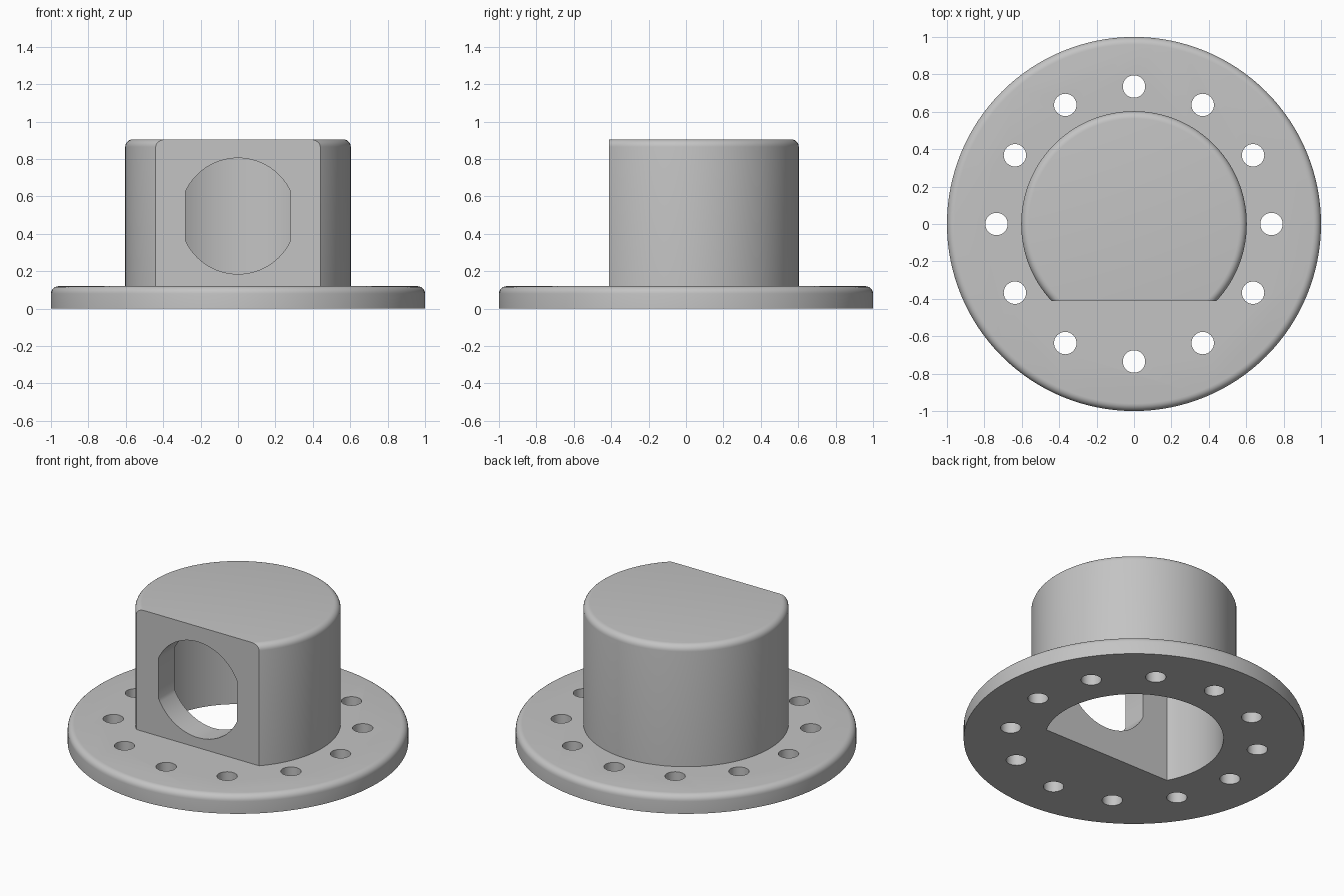
import bpy, bmesh
from math import sin, cos, pi, asin, acos
from mathutils import Matrix

if "Cube" in bpy.data.objects:
    bpy.data.objects.remove(bpy.data.objects["Cube"])

grey = bpy.data.materials.new("plain grey")
grey.use_nodes = True
grey.diffuse_color = (0.55, 0.55, 0.55, 1)
grey.node_tree.nodes["Principled BSDF"].inputs["Base Color"].default_value = (0.55, 0.55, 0.55, 1)


def arc(radius, start, end, steps):
    return [(radius * cos(start + (end - start) * i / steps),
             radius * sin(start + (end - start) * i / steps)) for i in range(steps + 1)]


def finish(bm, name):
    bmesh.ops.recalc_face_normals(bm, faces=bm.faces)
    mesh = bpy.data.meshes.new(name)
    bm.to_mesh(mesh)
    bm.free()
    mesh.materials.append(grey)
    obj = bpy.data.objects.new(name, mesh)
    bpy.context.scene.collection.objects.link(obj)
    return obj


def prism(name, outline, low, high, matrix=Matrix()):
    """Extrude a closed outline from low to high along its local z."""
    bm = bmesh.new()
    face = bm.faces.new([bm.verts.new((x, y, low)) for x, y in outline])
    top = bmesh.ops.extrude_face_region(bm, geom=[face])["geom"]
    bmesh.ops.translate(bm, vec=(0, 0, high - low),
                        verts=[v for v in top if isinstance(v, bmesh.types.BMVert)])
    bm.transform(matrix)
    return finish(bm, name)


def rounded_disc(name, radius, low, high, fillet, sides=128):
    """Cylinder with a rounded upper rim."""
    rim = [(radius - fillet + x, high - fillet + z) for x, z in arc(fillet, 0, pi / 2, 6)]
    bm = bmesh.new()
    rings = [[bm.verts.new((r * cos(2 * pi * i / sides), r * sin(2 * pi * i / sides), z))
              for i in range(sides)] for r, z in [(radius, low)] + rim]
    for a, b in zip(rings, rings[1:]):
        for i in range(sides):
            j = (i + 1) % sides
            bm.faces.new((a[i], a[j], b[j], b[i]))
    bm.faces.new(rings[0])
    bm.faces.new(rings[-1])
    return finish(bm, name)


def boolean(target, tool, operation):
    mod = target.modifiers.new(tool.name, "BOOLEAN")
    mod.object, mod.operation, mod.solver = tool, operation, "EXACT"
    bpy.context.view_layer.objects.active = target
    bpy.ops.object.modifier_apply(modifier=mod.name)
    bpy.data.objects.remove(tool)


# Hub with a flat front, joined to the flange
hub = rounded_disc("hub", 0.603, 0.06, 0.905, 0.04)
front_cut = [(-1, -1), (1, -1), (1, -0.412), (-1, -0.412)]
boolean(hub, prism("front_cutter", front_cut, -0.5, 1.5), "DIFFERENCE")
housing = rounded_disc("flanged_housing", 1.0, 0, 0.12, 0.04)
boolean(housing, hub, "UNION")

# D-shaped cavity, open underneath
flat = asin(0.25 / 0.525)
cavity = arc(0.525, -flat, pi + flat, 96)
boolean(housing, prism("cavity_cutter", cavity, -0.2, 0.83), "DIFFERENCE")

# Front window: a circle with straight sides
side = acos(0.28 / 0.31)
window = arc(0.31, side, pi - side, 32) + arc(0.31, pi + side, 2 * pi - side, 32)
upright = Matrix.Translation((0, 0, 0.495)) @ Matrix.Rotation(pi / 2, 4, "X")
boolean(housing, prism("window_cutter", window, 0.1, 0.7, upright), "DIFFERENCE")

# Ring of bolt holes
for i in range(12):
    spot = Matrix.Translation((0.735 * cos(i * pi / 6), 0.735 * sin(i * pi / 6), 0))
    hole = prism("bolt_cutter", arc(0.06, 0, 2 * pi, 32)[:-1], -0.2, 0.3, spot)
    boolean(housing, hole, "DIFFERENCE")

# Smooth curved walls, sharp edges elsewhere
bpy.ops.object.select_all(action="DESELECT")
housing.select_set(True)
bpy.context.view_layer.objects.active = housing
bpy.ops.object.shade_smooth_by_angle(angle=pi / 6)
